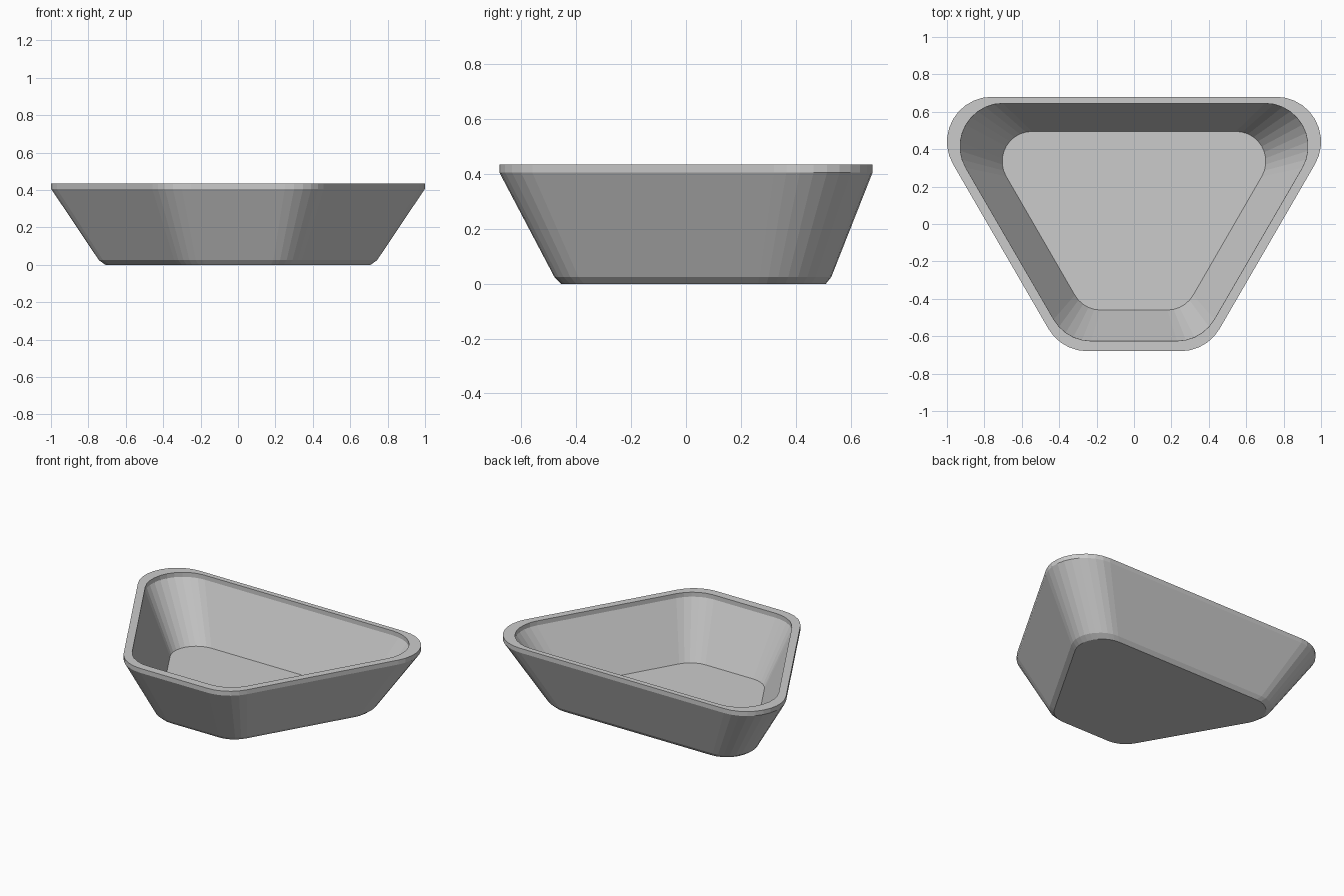
import bpy, bmesh, math

if "Cube" in bpy.data.objects:
    bpy.data.objects.remove(bpy.data.objects["Cube"])


def ring(bm, back, front, r, z, n=10):
    """Rounded trapezoid: back/front are right-hand corner centres, r is the corner radius."""
    corners = [
        (back[0], back[1], -30, 120, n),
        (-back[0], back[1], 90, 120, n),
        (-front[0], front[1], 210, 60, n // 2),
        (front[0], front[1], 270, 60, n // 2),
    ]
    verts = []
    for cx, cy, start, sweep, steps in corners:
        for i in range(steps + 1):
            a = math.radians(start + sweep * i / steps)
            verts.append(bm.verts.new((cx + r * math.cos(a), cy + r * math.sin(a), z)))
    return verts


bm = bmesh.new()
# Outer base, chamfer, flared wall, upright rim, inner lip, inner floor
profile = [
    ((0.545, 0.345), (0.178, -0.29), 0.165, 0.0),
    ((0.570, 0.355), (0.189, -0.305), 0.175, 0.025),
    ((0.760, 0.440), (0.250, -0.44), 0.24, 0.405),
    ((0.760, 0.440), (0.250, -0.44), 0.24, 0.435),
    ((0.700, 0.415), (0.230, -0.395), 0.23, 0.435),
    ((0.700, 0.415), (0.230, -0.395), 0.23, 0.405),
    ((0.545, 0.335), (0.178, -0.30), 0.16, 0.043),
]
rings = [ring(bm, *p) for p in profile]
for lo, hi in zip(rings, rings[1:]):
    for i in range(len(lo)):
        j = (i + 1) % len(lo)
        bm.faces.new((lo[i], lo[j], hi[j], hi[i]))
# Underside and inner floor
bm.faces.new(rings[0][::-1])
bm.faces.new(rings[-1])
bmesh.ops.recalc_face_normals(bm, faces=bm.faces)

mesh = bpy.data.meshes.new("tray")
bm.to_mesh(mesh)
bm.free()
tray = bpy.data.objects.new("tray", mesh)
bpy.context.collection.objects.link(tray)
